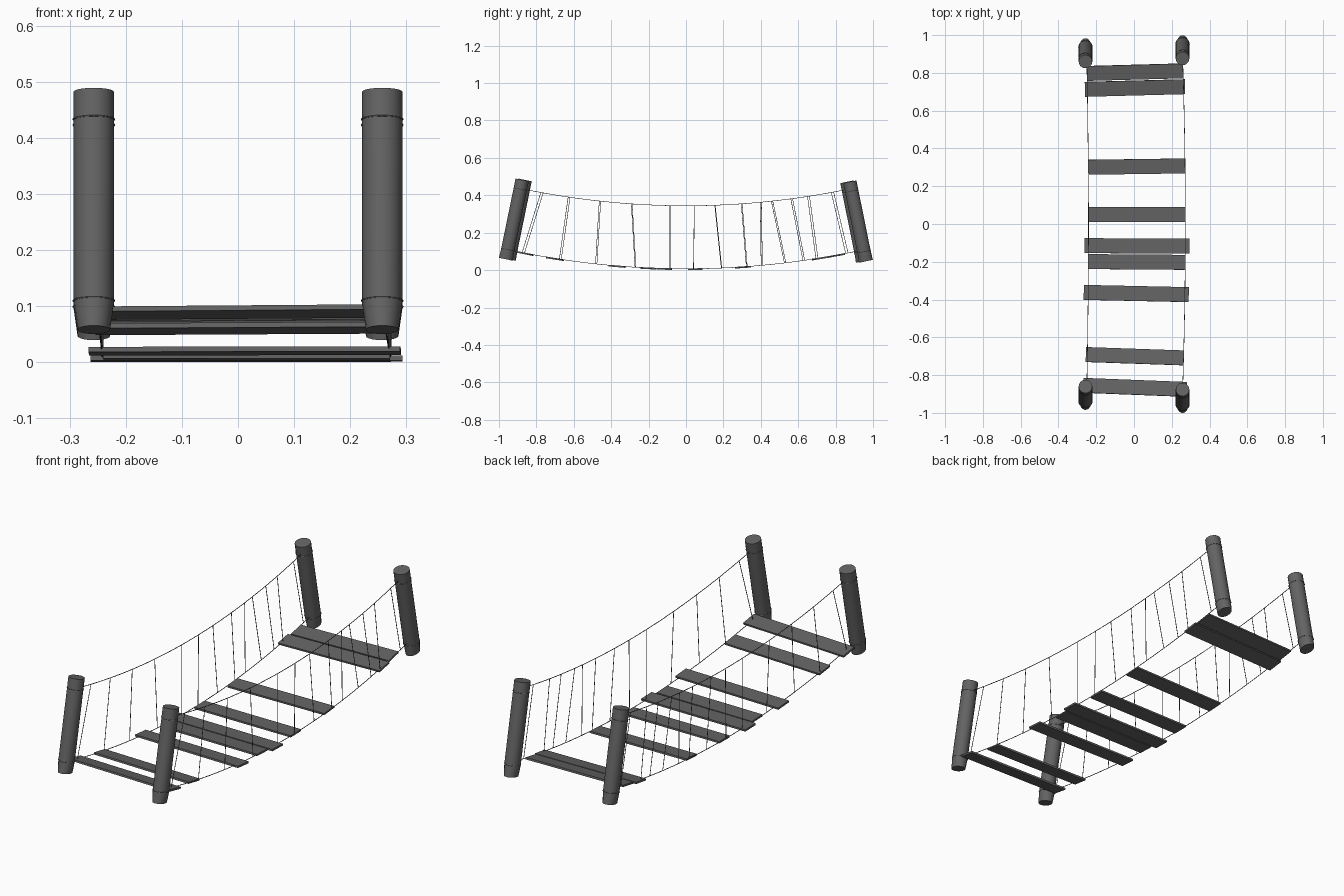
import bpy
import math
from mathutils import Vector, Matrix

cube = bpy.data.objects.get("Cube")
if cube:
    bpy.data.objects.remove(cube, do_unlink=True)

mat = bpy.data.materials.new("dark grey")
mat.use_nodes = True
GREY = (0.125, 0.125, 0.125, 1)
mat.diffuse_color = GREY
mat.node_tree.nodes["Principled BSDF"].inputs["Base Color"].default_value = GREY

SAG, DECK_SAG = 0.118, 0.113
DECK, RAIL = 0.007, 0.344     # lowest height of the lower and upper ropes


def rope_x(side, y):
    middle = 0.272 if side > 0 else -0.241
    return middle + (0.253 * side - middle) * y * y


def rail_point(side, y):
    return Vector((rope_x(side, y), y, RAIL + SAG * y * y))


def deck_point(side, y):
    return Vector((rope_x(side, y), y, DECK + DECK_SAG * y * y))


def rope(name, points):
    curve = bpy.data.curves.new(name, "CURVE")
    curve.dimensions = "3D"
    curve.bevel_depth = 0.0016
    curve.bevel_resolution = 1
    spline = curve.splines.new("POLY")
    spline.points.add(len(points) - 1)
    for p, co in zip(spline.points, points):
        p.co = (*co, 1)
    curve.materials.append(mat)
    obj = bpy.data.objects.new(name, curve)
    bpy.context.collection.objects.link(obj)


def post(name, bottom, top):
    # Log with a foot narrowed on two sides, plus a binding near each end
    axis = top - bottom
    length = axis.length
    lean = Matrix.Rotation(-math.atan2(axis.y, axis.z), 4, "X")
    place = Matrix.Translation(bottom) @ lean
    rings = [(0.029, 0.038, 0), (0.036, 0.036, 0.05), (0.036, 0.036, length)]
    n = 20
    verts = [(rx * math.cos(math.tau * i / n), ry * math.sin(math.tau * i / n), z)
             for rx, ry, z in rings for i in range(n)]
    faces = [(k * n + i, k * n + (i + 1) % n, (k + 1) * n + (i + 1) % n, (k + 1) * n + i)
             for k in range(len(rings) - 1) for i in range(n)]
    faces += [tuple(reversed(range(n))), tuple(range(2 * n, 3 * n))]
    mesh = bpy.data.meshes.new(name)
    mesh.from_pydata(verts, [], faces)
    mesh.materials.append(mat)
    obj = bpy.data.objects.new(name, mesh)
    obj.matrix_world = place
    bpy.context.collection.objects.link(obj)
    bpy.ops.object.select_all(action="DESELECT")
    obj.select_set(True)
    bpy.context.view_layer.objects.active = obj
    bpy.ops.object.shade_smooth_by_angle(angle=math.radians(35))
    for label, z in (("lower", 0.053), ("upper", length - 0.05)):
        bpy.ops.mesh.primitive_torus_add(major_radius=0.0362, minor_radius=0.002,
                                         major_segments=20, minor_segments=6)
        ring = bpy.context.object
        ring.name = f"{name}_{label}_binding"
        ring.matrix_world = place @ Matrix.Translation((0, 0, z))
        ring.data.materials.append(mat)


def plank(name, y, x0, x1, skew):
    # Board lying along the slope of the rope
    bpy.ops.mesh.primitive_cube_add(size=1)
    obj = bpy.context.object
    obj.name = name
    yaw = math.atan2(skew, x1 - x0)
    pitch = math.atan(2 * DECK_SAG * y)
    obj.matrix_world = (Matrix.Translation(((x0 + x1) / 2, y, 0.005 + DECK_SAG * y * y))
                        @ Matrix.Rotation(pitch, 4, "X") @ Matrix.Rotation(yaw, 4, "Z")
                        @ Matrix.Diagonal((x1 - x0, 0.079, 0.009, 1)))
    obj.data.materials.append(mat)


# Four leaning posts
for side, word in ((1, "left"), (-1, "right")):
    x, shift = 0.257 * side, 0.008 * side
    post(f"front_{word}_post", Vector((x, -0.955 - shift, 0.058)), Vector((x, -0.868 - shift, 0.482)))
    post(f"back_{word}_post", Vector((x, 0.954 + shift, 0.047)), Vector((x, 0.868 + shift, 0.472)))

# Long sagging ropes
for side, word in ((1, "left"), (-1, "right")):
    for label, point, reach in (("hand", rail_point, 0.88), ("deck", deck_point, 0.94)):
        rope(f"{word}_{label}_rope", [point(side, reach * i / 16) for i in range(-16, 17)])

# Hanging ropes, as positions along the hand rope and the deck rope
hangers = [(-0.77, -0.87), (-0.625, -0.672), (-0.46, -0.48), (-0.29, -0.27),
           (-0.085, -0.085), (0.045, 0.04), (0.155, 0.19), (0.298, 0.325),
           (0.40, 0.405), (0.46, 0.53), (0.565, 0.63), (0.655, 0.70), (0.783, 0.86)]
for side, word in ((1, "left"), (-1, "right")):
    for i, (hi, lo) in enumerate(hangers):
        offset = 0.008 * side * hi
        rope(f"{word}_hanging_rope_{i + 1}",
             [rail_point(side, hi + offset), deck_point(side, lo + offset)])

# Uneven deck boards
planks = [(0.804, -0.25, 0.26, 0.014), (0.72, -0.26, 0.27, 0.014), (0.304, -0.24, 0.27, 0.007),
          (0.05, -0.24, 0.273, 0), (-0.116, -0.263, 0.293, -0.003), (-0.201, -0.24, 0.271, -0.004),
          (-0.368, -0.266, 0.29, -0.012), (-0.70, -0.255, 0.262, -0.018),
          (-0.865, -0.27, 0.28, -0.022)]
for i, spec in enumerate(planks):
    plank(f"deck_plank_{i + 1}", *spec)
